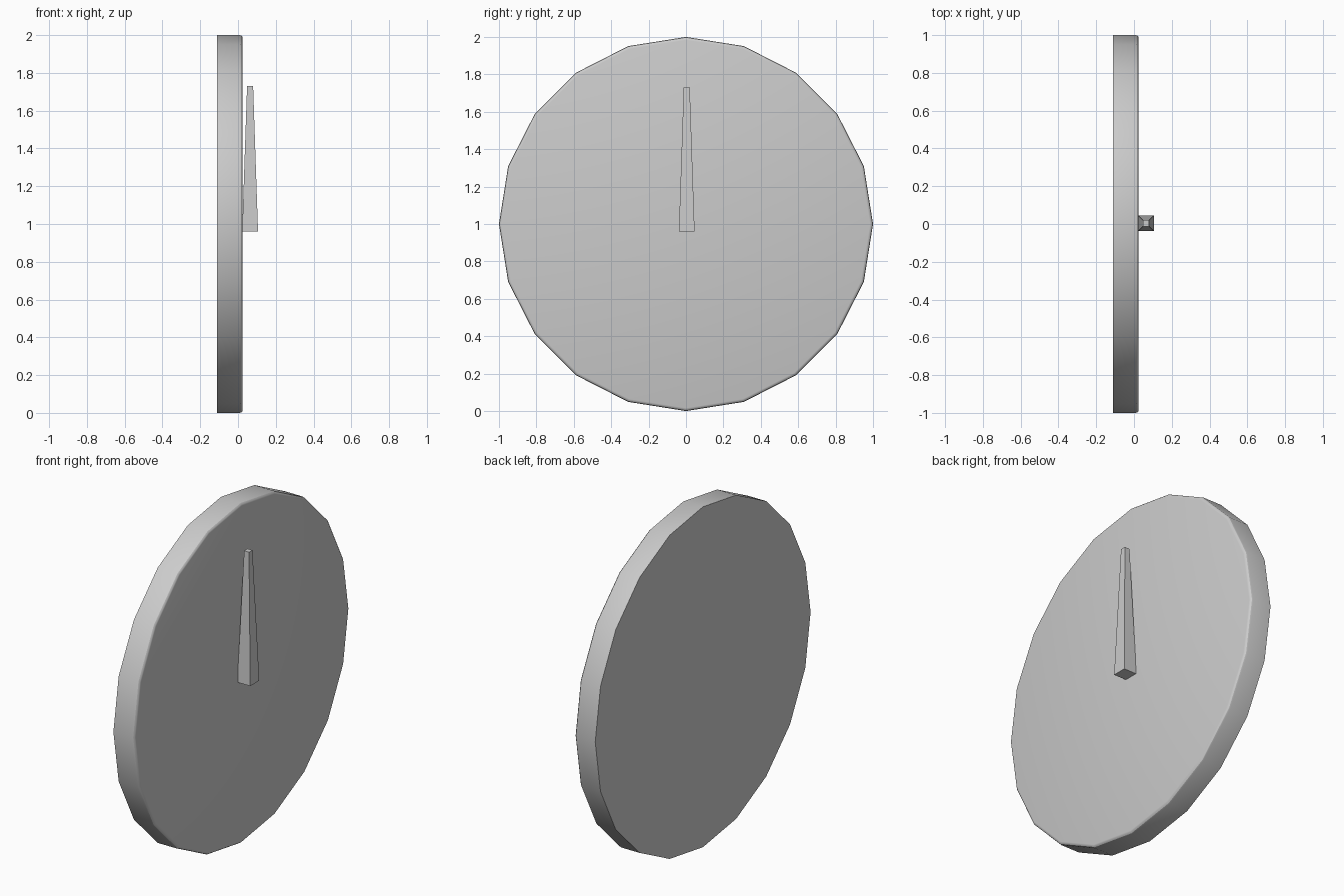
import bpy, bmesh
from math import pi, sqrt

if "Cube" in bpy.data.objects:
    bpy.data.objects.remove(bpy.data.objects["Cube"])

def cone(name, sides, r1, r2, depth, loc, rot):
    bpy.ops.mesh.primitive_cone_add(vertices=sides, radius1=r1, radius2=r2,
                                    depth=depth, location=loc, rotation=rot)
    obj = bpy.context.object
    obj.name = name
    return obj

# Clock face: 20-sided disc facing +x, with a softened front rim
BACK, FRONT = -0.11, 0.025
disc = cone("clock_face", 20, 1.0, 1.0, FRONT - BACK,
            ((BACK + FRONT) / 2, 0, 1), (0, pi / 2, 0))
bpy.ops.object.transform_apply(location=False, rotation=True, scale=True)

bm = bmesh.new()
bm.from_mesh(disc.data)
rim = [e for e in bm.edges if all(v.co.x > 0 for v in e.verts)]
bmesh.ops.bevel(bm, geom=rim, offset=0.016, segments=3, profile=0.5, affect='EDGES')
bm.to_mesh(disc.data)
bm.free()
bpy.ops.object.shade_smooth_by_angle(angle=pi / 6)

# Clock hand: square tapered bar pointing up
cone("clock_hand", 4, 0.042 * sqrt(2), 0.016 * sqrt(2), 0.77,
     (0.064, 0.004, 1.345), (0, 0, pi / 4))
bpy.ops.object.transform_apply(location=False, rotation=True, scale=True)
